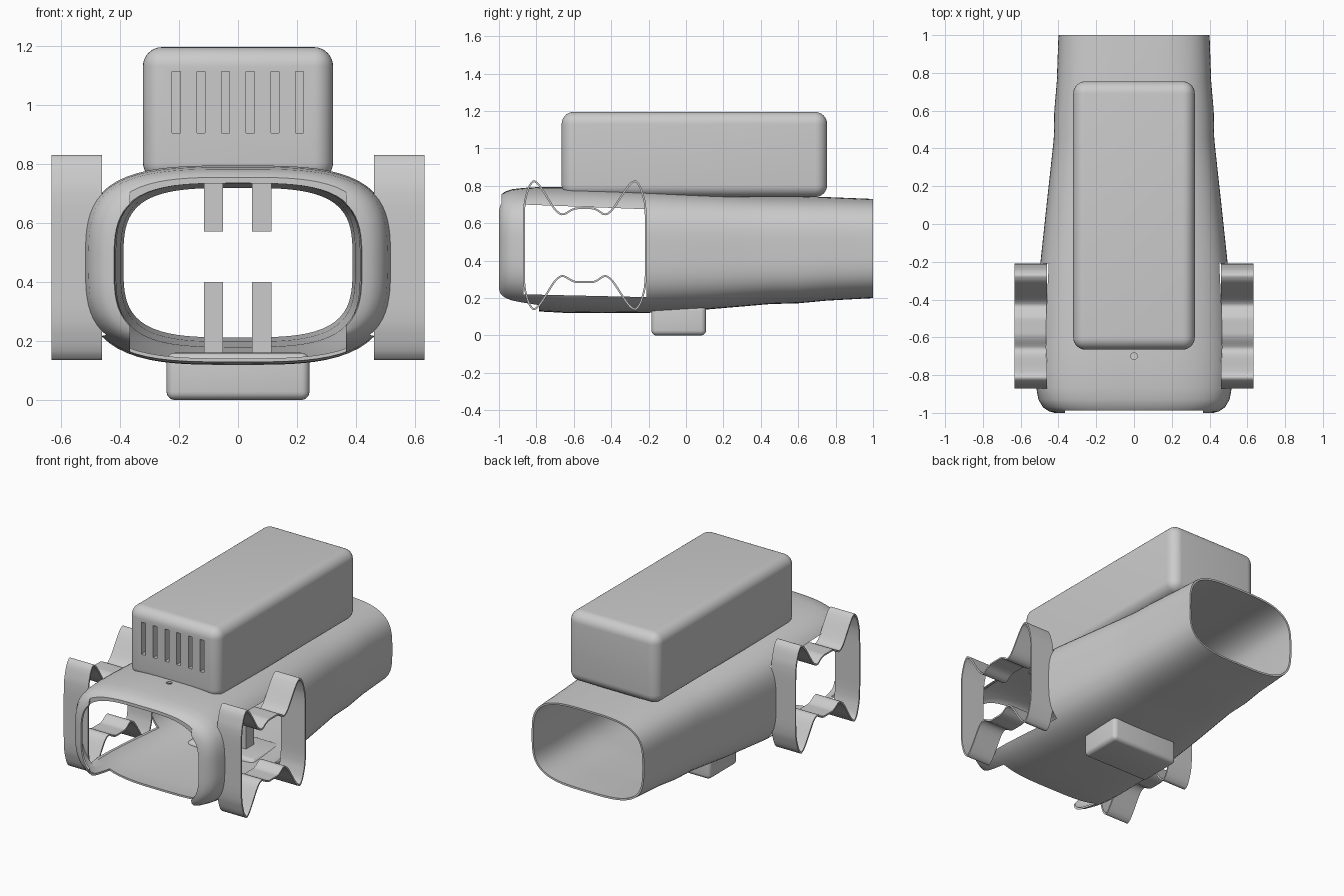
import bpy, bmesh, math

if "Cube" in bpy.data.objects:
    bpy.data.objects.remove(bpy.data.objects["Cube"])


def new_obj(name, bm):
    me = bpy.data.meshes.new(name)
    bmesh.ops.recalc_face_normals(bm, faces=bm.faces)
    bm.to_mesh(me)
    bm.free()
    ob = bpy.data.objects.new(name, me)
    bpy.context.collection.objects.link(ob)
    return ob


def activate(ob):
    bpy.ops.object.select_all(action='DESELECT')
    ob.select_set(True)
    bpy.context.view_layer.objects.active = ob


def apply_mod(ob, kind, **kw):
    activate(ob)
    m = ob.modifiers.new(kind.lower(), kind)
    for k, v in kw.items():
        setattr(m, k, v)
    bpy.ops.object.modifier_apply(modifier=m.name)


def smooth(ob, angle=35):
    activate(ob)
    bpy.ops.object.shade_smooth_by_angle(angle=math.radians(angle))


def box(name, x0, x1, y0, y1, z0, z1, bevel=0.0, segs=6):
    bm = bmesh.new()
    bmesh.ops.create_cube(bm, size=1)
    for v in bm.verts:
        v.co = ((x0 + x1) / 2 + v.co.x * (x1 - x0),
                (y0 + y1) / 2 + v.co.y * (y1 - y0),
                (z0 + z1) / 2 + v.co.z * (z1 - z0))
    if bevel:
        bmesh.ops.bevel(bm, geom=bm.edges[:], offset=bevel, segments=segs,
                        profile=0.5, affect='EDGES')
    ob = new_obj(name, bm)
    if bevel:
        smooth(ob)
    return ob


def prism(name, pts, x0, x1, caps=True):
    """Extrude a closed yz outline along x."""
    bm = bmesh.new()
    a = [bm.verts.new((x0, y, z)) for y, z in pts]
    b = [bm.verts.new((x1, y, z)) for y, z in pts]
    n = len(pts)
    for i in range(n):
        j = (i + 1) % n
        bm.faces.new((a[i], a[j], b[j], b[i]))
    if caps:
        bm.faces.new(a)
        bm.faces.new(b[::-1])
    return new_obj(name, bm)


def cut(ob, cutter):
    apply_mod(ob, 'BOOLEAN', operation='DIFFERENCE', object=cutter, solver='EXACT')
    bpy.data.objects.remove(cutter)


# Duct body: rounded-rectangle sections (y, half width, bottom, top)
sections = [(-1.0, .42, .18, .735), (-.992, .45, .172, .75), (-.97, .482, .162, .768),
            (-.93, .506, .152, .782), (-.87, .517, .142, .789), (-.78, .52, .128, .794),
            (-.65, .518, .121, .794), (-.45, .511, .119, .789), (-.2, .495, .121, .78),
            (.1, .463, .138, .764), (.3, .441, .155, .753), (.45, .425, .168, .746),
            (.6, .422, .172, .743), (.75, .409, .186, .74), (1.0, .40, .20, .73)]
N = 96
bm = bmesh.new()
rings = []
for y, w, zb, zt in sections:
    ring = []
    for i in range(N):
        t = 2 * math.pi * (i + .5) / N
        c, s = math.cos(t), math.sin(t)
        r = (abs(c) ** 3.4 + abs(s) ** 3.4) ** (-1 / 3.4)
        ring.append(bm.verts.new((w * c * r, y, (zb + zt) / 2 + (zt - zb) / 2 * s * r)))
    rings.append(ring)
for a, b in zip(rings, rings[1:]):
    for i in range(N):
        j = (i + 1) % N
        bm.faces.new((a[i], a[j], b[j], b[i]))
body = new_obj("duct_body", bm)
apply_mod(body, 'SOLIDIFY', thickness=.012, offset=-1)

# Side windows, front lip notches and small top hole
cut(body, prism("cut_window", [(-.87, .22), (-.21, .205), (-.21, .675), (-.87, .70)], -1, 1))
cut(body, box("cut_lower_lip", -.365, .365, -1.2, -.785, 0, .4))
cut(body, box("cut_upper_lip", -.365, .365, -1.2, -.987, .6, .9))
bm = bmesh.new()
bmesh.ops.create_cone(bm, cap_ends=True, segments=24, radius1=.018, radius2=.018, depth=.2)
bmesh.ops.translate(bm, verts=bm.verts, vec=(0, -.7, .8))
cut(body, new_obj("cut_hole", bm))
smooth(body)

# Top housing with vent slots
housing = box("top_housing", -.322, .322, -.665, .755, .74, 1.195, .065, 8)
for k in range(6):
    x = -.209 + k * .0835
    cut(housing, box("cut_slot", x - .014, x + .014, -.8, -.60, .905, 1.112))
smooth(housing)

# Bottom foot
box("bottom_foot", -.242, .242, -.185, .107, 0, .16, .028, 5)

# Internal ribs, upper and lower pair
for x, side in ((-.083, "left"), (.08, "right")):
    box("lower_rib_" + side, x - .033, x + .033, -.08, 0, .135, .40)
    box("upper_rib_" + side, x - .033, x + .033, -.08, 0, .57, .77)

# Side clips: bent closed strip, yz outline softened by corner cutting
half = [(-.872, .48), (-.872, .70), (-.845, .80), (-.815, .835), (-.78, .81), (-.675, .638),
        (-.60, .685), (-.545, .685), (-.485, .685), (-.42, .638), (-.31, .81), (-.27, .835),
        (-.24, .80), (-.21, .70), (-.21, .48)]
pts = half + [(y, .965 - z) for y, z in reversed(half[1:-1])]
for _ in range(3):
    nxt = []
    for i, (y, z) in enumerate(pts):
        y2, z2 = pts[(i + 1) % len(pts)]
        nxt += [(y * .8 + y2 * .2, z * .8 + z2 * .2), (y * .2 + y2 * .8, z * .2 + z2 * .8)]
    pts = nxt
for sgn, side in ((-1, "left"), (1, "right")):
    clip = prism("side_clip_" + side, pts, sgn * .46, sgn * .632, caps=False)
    apply_mod(clip, 'SOLIDIFY', thickness=.01, offset=-1)
    smooth(clip)
